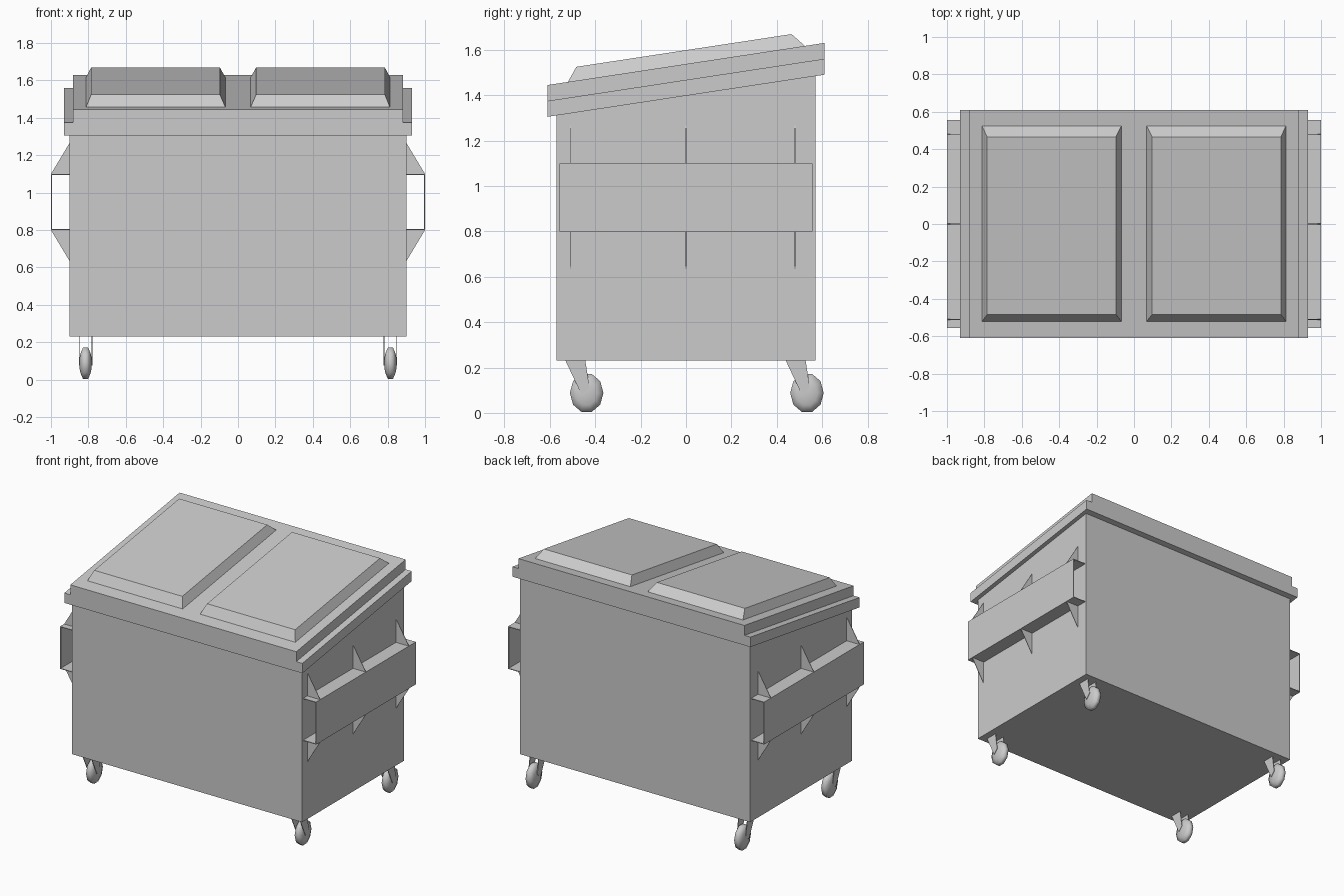
import bpy, bmesh, math

if "Cube" in bpy.data.objects:
    bpy.data.objects.remove(bpy.data.objects["Cube"])

SLOPE = 0.152  # rise of the lid towards the back


def slant(z, y):
    """Height at depth y of a sloped plane whose height is z at the front lip."""
    return z + (y + 0.61) * SLOPE


def make(name, verts, faces, mirror=False):
    mesh = bpy.data.meshes.new(name)
    mesh.from_pydata(verts, [], faces)
    bm = bmesh.new()
    bm.from_mesh(mesh)
    bmesh.ops.recalc_face_normals(bm, faces=bm.faces)
    bm.to_mesh(mesh)
    bm.free()
    ob = bpy.data.objects.new(name, mesh)
    bpy.context.collection.objects.link(ob)
    if mirror:
        m = ob.modifiers.new("Mirror", 'MIRROR')
        m.use_mirror_merge = False
    return ob


def loft(name, a, b, mirror=False):
    """Closed solid between two matching outlines."""
    n = len(a)
    faces = [tuple(range(n)), tuple(range(n, 2 * n))]
    faces += [(i, (i + 1) % n, n + (i + 1) % n, n + i) for i in range(n)]
    return make(name, a + b, faces, mirror)


def rect(x0, x1, y0, y1, z, sloped=True):
    return [(x, y, slant(z, y) if sloped else z)
            for x, y in ((x0, y0), (x1, y0), (x1, y1), (x0, y1))]


# Bin body with sloped top
loft("body", rect(-0.9, 0.9, -0.57, 0.57, 0.23, False),
     rect(-0.9, 0.9, -0.57, 0.57, 1.32))

# Rim and narrower lid, flush at front and back
loft("rim", rect(-0.93, 0.93, -0.61, 0.61, 1.305),
     rect(-0.93, 0.93, -0.61, 0.61, 1.375))
loft("lid", rect(-0.883, 0.883, -0.61, 0.61, 1.37),
     rect(-0.883, 0.883, -0.61, 0.61, 1.445))

# Raised bevelled lid panels
loft("lid_panel", rect(0.067, 0.813, -0.522, 0.526, 1.443),
     rect(0.097, 0.785, -0.483, 0.465, 1.506), True)

# Fork pockets: thin channel open at both ends
T = 0.005
channel = [(0.898, 0.8), (1.0, 0.8), (1.0, 1.1), (0.898, 1.1),
           (0.898, 1.1 - T), (1 - T, 1.1 - T), (1 - T, 0.8 + T), (0.898, 0.8 + T)]
loft("fork_pocket", [(x, -0.557, z) for x, z in channel],
     [(x, 0.557, z) for x, z in channel], True)

# Triangular gussets above and below each pocket
for i, y in enumerate((-0.51, 0.0, 0.48)):
    for label, z0, z1 in (("upper", 1.1, 1.27), ("lower", 0.8, 0.63)):
        tri = [(0.898, z0), (1.0, z0), (0.898, z1)]
        loft(f"{label}_gusset_{i + 1}", [(x, y - 0.002, z) for x, z in tri],
             [(x, y + 0.002, z) for x, z in tri], True)

# Casters
CX, CZ, SIDES = 0.815, 0.088, 10
WHEEL = [(-0.033, 0.025), (-0.027, 0.055), (-0.014, 0.088),
         (0.014, 0.088), (0.027, 0.055), (0.033, 0.025)]
FORK = [(-0.094, 0.232), (-0.006, 0.232), (0.013, 0.11), (-0.02, 0.075)]
for label, cy in (("front", -0.438), ("back", 0.533)):
    # Wheel turned from a bulged profile
    verts = [(CX + x, cy + 0.84 * r * math.cos(a), CZ + r * math.sin(a))
             for x, r in WHEEL
             for a in [(k + 0.5) * math.tau / SIDES + math.pi / 2 / SIDES * 2
                       for k in range(SIDES)]]
    faces = [(j * SIDES + k, j * SIDES + (k + 1) % SIDES,
              (j + 1) * SIDES + (k + 1) % SIDES, (j + 1) * SIDES + k)
             for j in range(len(WHEEL) - 1) for k in range(SIDES)]
    last = (len(WHEEL) - 1) * SIDES
    faces += [tuple(range(SIDES)), tuple(range(last, last + SIDES))]
    wheel = make(f"{label}_wheel", verts, faces, True)
    for p in wheel.data.polygons:
        p.use_smooth = True
    # Fork plates on both sides of the wheel
    for side, dx in (("inner", -0.034), ("outer", 0.034)):
        loft(f"{label}_{side}_fork",
             [(CX + dx - 0.002, cy + y, z) for y, z in FORK],
             [(CX + dx + 0.002, cy + y, z) for y, z in FORK], True)
